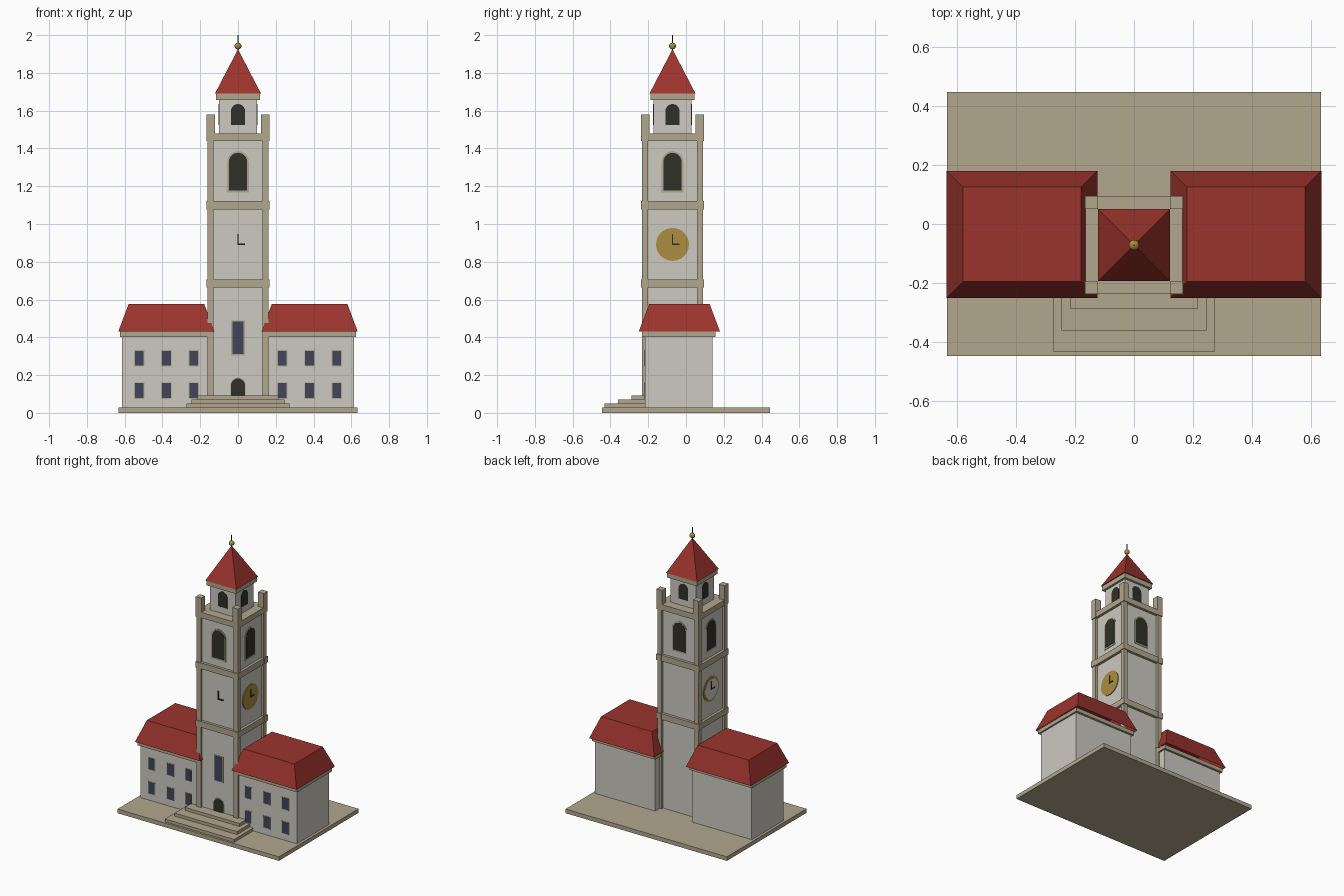
import bpy
import bmesh
from math import pi, sin, cos
from mathutils import Matrix, Vector

cube = bpy.data.objects.get("Cube")
if cube:
    bpy.data.objects.remove(cube, do_unlink=True)


def material(name, r, g, b):
    m = bpy.data.materials.new(name)
    m.use_nodes = True
    m.diffuse_color = (r, g, b, 1)
    m.node_tree.nodes["Principled BSDF"].inputs["Base Color"].default_value = (r, g, b, 1)
    return m


WALL = material("pale plaster", 0.61, 0.585, 0.535)
STONE = material("tan stone", 0.445, 0.39, 0.27)
ROOF = material("red tile", 0.33, 0.034, 0.026)
GOLD = material("gold", 0.40, 0.27, 0.05)
DARK = material("dark opening", 0.03, 0.03, 0.022)
GLASS = material("blue glass", 0.05, 0.058, 0.1)
DIAL = material("dial cream", 0.65, 0.63, 0.58)

TOWER = Vector((0, -0.0715, 0))  # tower axis
HALF = 0.145                     # tower wall half width


def finish(name, bm, mat):
    bmesh.ops.recalc_face_normals(bm, faces=bm.faces)
    mesh = bpy.data.meshes.new(name)
    bm.to_mesh(mesh)
    bm.free()
    mesh.materials.append(mat)
    obj = bpy.data.objects.new(name, mesh)
    bpy.context.collection.objects.link(obj)
    return obj


def box(name, x, y, z, mat):
    """Box between (low, high) pairs on each axis."""
    bm = bmesh.new()
    bmesh.ops.create_cube(bm, size=1)
    for v in bm.verts:
        v.co = [(a + b) / 2 + c * (b - a) for (a, b), c in zip((x, y, z), v.co)]
    return finish(name, bm, mat)


def tower_box(name, half, z, mat):
    return box(name, (-half, half), (TOWER.y - half, TOWER.y + half), z, mat)


def hip_roof(name, x, y, z, inset, mat):
    """Flat-topped hipped roof, open underneath."""
    bm = bmesh.new()
    rings = []
    for d, h in ((0, z[0]), (inset, z[1])):
        rings.append([bm.verts.new(p + (h,)) for p in (
            (x[0] + d, y[0] + d), (x[1] - d, y[0] + d),
            (x[1] - d, y[1] - d), (x[0] + d, y[1] - d))])
    low, high = rings
    for i in range(4):
        j = (i + 1) % 4
        bm.faces.new((low[i], low[j], high[j], high[i]))
    bm.faces.new(high)
    return finish(name, bm, mat)


def plate(name, outline, depth, thick, mat, turn=0, axis=TOWER):
    """Upright plate from a (sideways, height) outline, turned about the axis."""
    bm = bmesh.new()
    face = bm.faces.new([bm.verts.new((u, -depth, h)) for u, h in outline])
    side = bmesh.ops.extrude_face_region(bm, geom=[face])["geom"]
    moved = [v for v in side if isinstance(v, bmesh.types.BMVert)]
    bmesh.ops.translate(bm, verts=moved, vec=(0, -thick, 0))
    bm.transform(Matrix.Translation(axis) @ Matrix.Rotation(turn, 4, "Z"))
    return finish(name, bm, mat)


def rect(u0, u1, h0, h1):
    return [(u0, h0), (u1, h0), (u1, h1), (u0, h1)]


def arch(half, bottom, top, steps=12):
    spring = top - half
    curve = [(half * cos(pi * i / steps), spring + half * sin(pi * i / steps))
             for i in range(steps + 1)]
    return [(-half, bottom), (half, bottom)] + curve


def disc(radius, height, n=32):
    return [(radius * cos(2 * pi * i / n), height + radius * sin(2 * pi * i / n))
            for i in range(n)]


# Ground slab and entrance steps
box("base_slab", (-0.633, 0.633), (-0.446, 0.446), (0, 0.029), STONE)
for i, (half, front) in enumerate([(0.272, -0.431), (0.245, -0.36), (0.215, -0.288)]):
    box(f"entrance_step_{i + 1}", (-half, half), (front, -0.2),
        (0.028, 0.05 + i * 0.0215), STONE)

# Two side wings with hipped, flat-topped roofs
for side, word in ((1, "left"), (-1, "right")):
    cx = side * 0.379
    box(f"{word}_wing_walls", (cx - 0.235, cx + 0.235), (-0.218, 0.141), (0.028, 0.41), WALL)
    box(f"{word}_wing_cornice", (cx - 0.247, cx + 0.247), (-0.234, 0.157), (0.403, 0.431), STONE)
    hip_roof(f"{word}_wing_roof", (cx - 0.255, cx + 0.255), (-0.25, 0.18), (0.43, 0.577),
             0.055, ROOF)
    for col in (-1, 0, 1):
        for row in (0.118, 0.289):
            at = Vector((cx + col * 0.144, 0, 0))
            plate(f"{word}_wing_window_frame", rect(-0.028, 0.028, row - 0.044, row + 0.044),
                  0.217, 0.003, STONE, 0, at)
            plate(f"{word}_wing_window", rect(-0.023, 0.023, row - 0.039, row + 0.039),
                  0.217, 0.005, GLASS, 0, at)

# Tower shaft with string courses, corner strips and corner posts
tower_box("tower_shaft", HALF, (0.028, 1.46), WALL)
for i, z in enumerate([(0.663, 0.706), (1.078, 1.121), (1.44, 1.48)]):
    tower_box(f"tower_band_{i + 1}", 0.164, z, STONE)
for sx in (-1, 1):
    for sy in (-1, 1):
        def corner(name, inner, outer, z):
            box(name, sorted((sx * inner, sx * outer)),
                sorted((TOWER.y + sy * inner, TOWER.y + sy * outer)), z, STONE)
        corner("tower_corner_strip", 0.129, 0.161, (0.028, 1.443))
        corner("tower_corner_post", 0.122, 0.166, (1.44, 1.581))
        for z in (0.663, 1.078):
            corner("tower_band_corner", 0.129, 0.167, (z, z + 0.043))

# Belfry, its cornice and pyramid roof
tower_box("belfry_walls", 0.10, (1.475, 1.66), WALL)
tower_box("belfry_cornice", 0.116, (1.656, 1.691), STONE)
bm = bmesh.new()
bmesh.ops.create_cone(bm, cap_ends=True, segments=4, radius1=0.122 * 2 ** 0.5, radius2=0,
                      depth=0.235, matrix=Matrix.Translation(TOWER + Vector((0, 0, 1.8075)))
                      @ Matrix.Rotation(pi / 4, 4, "Z"))
finish("spire_roof", bm, ROOF)

# Finial
bm = bmesh.new()
bmesh.ops.create_cone(bm, cap_ends=True, segments=8, radius1=0.0025, radius2=0.0025,
                      depth=0.09, matrix=Matrix.Translation(TOWER + Vector((0, 0, 1.955))))
finish("finial_rod", bm, DARK)
bm = bmesh.new()
bmesh.ops.create_uvsphere(bm, u_segments=16, v_segments=10, radius=0.018,
                          matrix=Matrix.Translation(TOWER + Vector((0, 0, 1.942))))
ball = finish("finial_ball", bm, GOLD)
ball.data.shade_smooth()

# Arched openings on all four tower sides
for k in range(4):
    turn = k * pi / 2
    plate("bell_opening_frame", arch(0.057, 1.166, 1.386), HALF - 0.001, 0.004, STONE, turn)
    plate("bell_opening", arch(0.048, 1.178, 1.377), HALF - 0.001, 0.006, DARK, turn)
    plate("belfry_opening", arch(0.037, 1.524, 1.635), 0.099, 0.003, DARK, turn)

# Clocks: gold dial on the left, gold-rimmed pale dial on the right, bare hands in front
plate("left_clock_dial", disc(0.087, 0.892), HALF - 0.001, 0.006, GOLD, pi / 2)
plate("right_clock_rim", disc(0.087, 0.892), HALF - 0.001, 0.004, GOLD, -pi / 2)
plate("right_clock_dial", disc(0.072, 0.892), HALF - 0.001, 0.006, DIAL, -pi / 2)
for turn in (0, pi / 2, -pi / 2):
    plate("clock_minute_hand", rect(-0.003, 0.003, 0.889, 0.948), HALF, 0.008, DARK, turn)
    plate("clock_hour_hand", rect(-0.003, 0.038, 0.889, 0.896), HALF, 0.009, DARK, turn)

# Front window and door
plate("tower_window_frame", rect(-0.036, 0.036, 0.305, 0.489), HALF - 0.001, 0.004, STONE)
plate("tower_window", rect(-0.03, 0.03, 0.311, 0.483), HALF - 0.001, 0.006, GLASS)
plate("door_frame", arch(0.041, 0.09, 0.187), HALF - 0.001, 0.004, STONE)
plate("door", arch(0.037, 0.09, 0.182), HALF - 0.001, 0.006, DARK)
